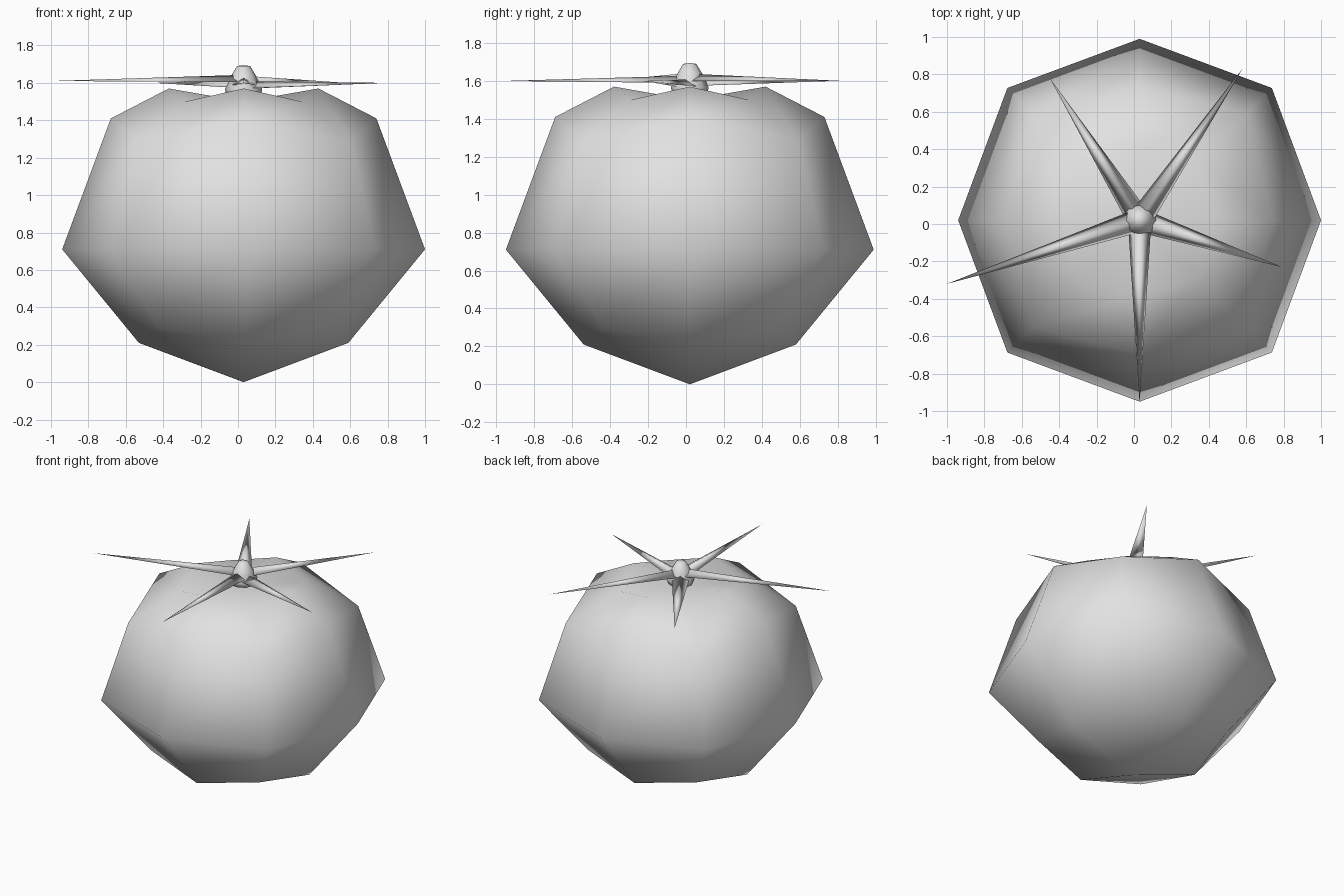
import bpy, bmesh, math
from mathutils import Vector

cube = bpy.data.objects.get("Cube")
if cube:
    bpy.data.objects.remove(cube, do_unlink=True)

grey = bpy.data.materials.new("light_grey")
grey.use_nodes = True
grey.diffuse_color = (0.76, 0.76, 0.76, 1)
grey.node_tree.nodes["Principled BSDF"].inputs["Base Color"].default_value = (0.76, 0.76, 0.76, 1)

CENTRE = Vector((0.03, 0.02, 0))
SIDES = 8


def finish(name, bm):
    bmesh.ops.recalc_face_normals(bm, faces=bm.faces)
    for f in bm.faces:
        f.smooth = True
    mesh = bpy.data.meshes.new(name)
    bm.to_mesh(mesh)
    bm.free()
    mesh.materials.append(grey)
    obj = bpy.data.objects.new(name, mesh)
    bpy.context.collection.objects.link(obj)


def lathe(name, axis_profile, diagonal_profile):
    """Eight-sided turned form whose spokes alternate between two (radius, height) profiles."""
    bm = bmesh.new()
    rings = []
    for pair in zip(axis_profile, diagonal_profile):
        ring = []
        for i in range(SIDES if pair[0][0] else 1):
            r, z = pair[i % 2]
            a = math.tau * i / SIDES
            ring.append(bm.verts.new(CENTRE + Vector((r * math.cos(a), r * math.sin(a), z))))
        rings.append(ring)
    for a, b in zip(rings, rings[1:]):
        for i in range(SIDES):
            j = (i + 1) % SIDES
            corners = [a[i % len(a)], a[j % len(a)], b[j % len(b)], b[i % len(b)]]
            bm.faces.new(list(dict.fromkeys(corners)))
    finish(name, bm)


def leaf(name, root_z, tip):
    """Slender spike with a ridged top, running from the stem to its tip."""
    bm = bmesh.new()
    root = CENTRE + Vector((0, 0, root_z))
    out = (Vector(tip) - root).normalized()
    side = Vector((-out.y, out.x, 0)).normalized()
    start = root + out * 0.05
    base = [bm.verts.new(start + side * s + Vector((0, 0, h)))
            for s, h in ((0.06, -0.015), (0, 0.022), (-0.06, -0.015))]
    end = bm.verts.new(tip)
    bm.faces.new(base)
    for i in range(3):
        bm.faces.new((base[i], base[(i + 1) % 3], end))
    finish(name, bm)


# Fruit shaped like a rounded box, with a shallow dimple on top
lathe("fruit_body",
      [(0, 0), (0.56, 0.21), (0.97, 0.71), (0.71, 1.41), (0.40, 1.57), (0, 1.5)],
      [(0, 0), (0.65, 0.30), (1.0, 0.71), (0.81, 1.285), (0.44, 1.5), (0, 1.5)])

# Stem, tapering up from the leaf crown
stem = [(0, 1.52), (0.09, 1.53), (0.1, 1.565), (0.065, 1.64), (0.035, 1.69), (0, 1.695)]
lathe("stem", stem, stem)

# Crown of five pointed leaves
leaves = {"front": (1.605, (0.03, -0.96, 1.6)), "front_left": (1.585, (0.79, -0.23, 1.6)),
          "back_left": (1.615, (0.58, 0.83, 1.6)), "back_right": (1.59, (-0.45, 0.78, 1.6)),
          "front_right": (1.62, (-1.0, -0.32, 1.61))}
for where, (root_z, tip) in leaves.items():
    leaf("leaf_" + where, root_z, tip)
